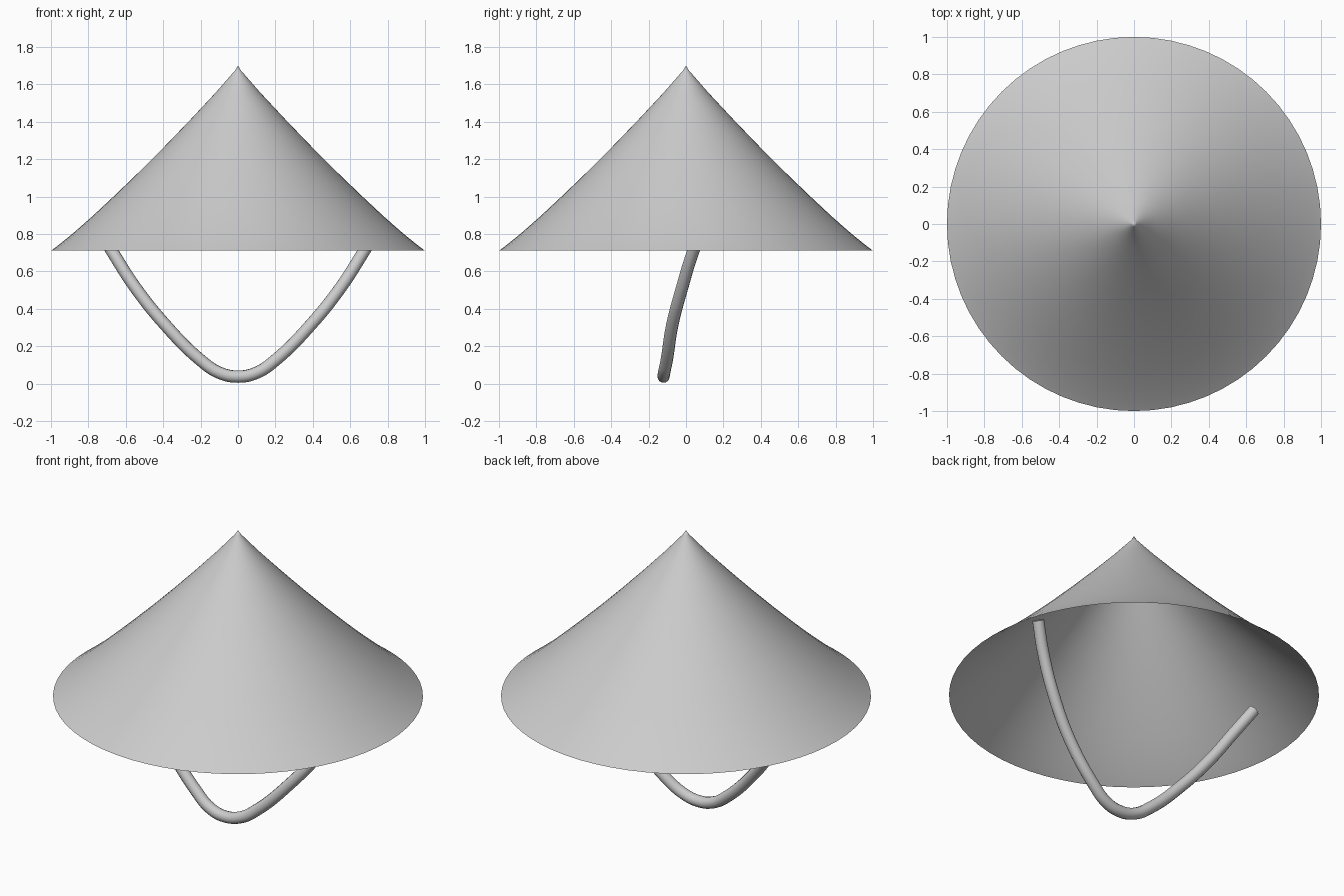
import bpy
import bmesh
import math
from mathutils import Matrix, Vector

cube = bpy.data.objects.get("Cube")
if cube:
    bpy.data.objects.remove(cube, do_unlink=True)

grey = bpy.data.materials.new("plain grey")
grey.use_nodes = True
colour = (0.6, 0.6, 0.6, 1)
grey.diffuse_color = colour
grey.node_tree.nodes["Principled BSDF"].inputs["Base Color"].default_value = colour


def add_object(name, data):
    obj = bpy.data.objects.new(name, data)
    bpy.context.collection.objects.link(obj)
    data.materials.append(grey)
    return obj


# Hat: slightly concave thin cone, spun from a radius / height profile
profile = [(0, 1.7), (0.015, 1.675), (0.12, 1.555), (0.26, 1.405), (0.4, 1.26),
           (0.53, 1.13), (0.66, 1.005), (0.78, 0.893), (0.88, 0.805),
           (0.95, 0.748), (0.985, 0.721), (1, 0.71)]
bm = bmesh.new()
verts = [bm.verts.new((r, 0, z)) for r, z in profile]
edges = [bm.edges.new(pair) for pair in zip(verts, verts[1:])]
bmesh.ops.spin(bm, geom=verts + edges, cent=(0, 0, 0), axis=(0, 0, 1),
               angle=math.tau, steps=64, use_merge=False)
bmesh.ops.remove_doubles(bm, verts=bm.verts, dist=0.0005)
bmesh.ops.recalc_face_normals(bm, faces=bm.faces)
if sum(f.normal.z for f in bm.faces) < 0:
    bmesh.ops.reverse_faces(bm, faces=bm.faces)
for face in bm.faces:
    face.smooth = True
mesh = bpy.data.meshes.new("hat_cone")
bm.to_mesh(mesh)
bm.free()
add_object("hat_cone", mesh)

# Chin strap: round cord hanging from inside the hat, mirrored about its middle
half = [(0.76, 0.1, 0.85), (0.675, 0.04, 0.71), (0.55, -0.02, 0.515),
        (0.39, -0.073, 0.315), (0.2, -0.103, 0.125), (0.1, -0.117, 0.058)]
path = half + [(0, -0.12, 0.037)] + [(-x, y, z) for x, y, z in reversed(half)]
curve = bpy.data.curves.new("chin_strap", "CURVE")
curve.dimensions = "3D"
curve.bevel_depth = 0.033
curve.bevel_resolution = 4
curve.use_fill_caps = True
curve.resolution_u = 6
spline = curve.splines.new("BEZIER")
spline.bezier_points.add(len(path) - 1)
for point, co in zip(spline.bezier_points, path):
    point.co = co
    point.handle_left_type = point.handle_right_type = "AUTO"
strap = add_object("chin_strap", curve)

# Turn the cord into a mesh with sharp end caps
bpy.ops.object.select_all(action="DESELECT")
strap.select_set(True)
bpy.context.view_layer.objects.active = strap
bpy.ops.object.convert(target="MESH")
bpy.ops.object.shade_smooth_by_angle(angle=math.radians(40))
